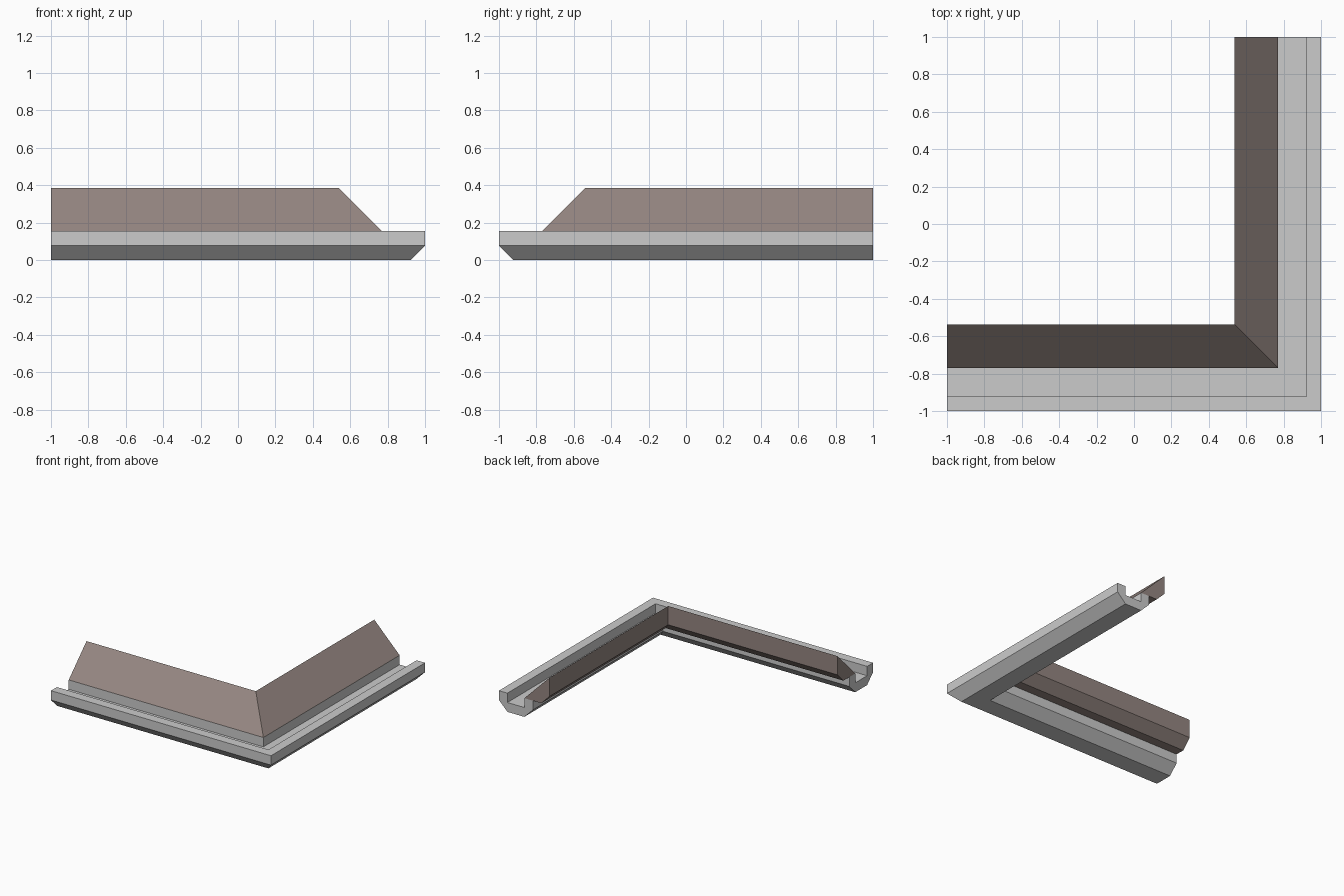
import bpy, bmesh

if "Cube" in bpy.data.objects:
    bpy.data.objects.remove(bpy.data.objects["Cube"])

U = 1 / 13  # grid unit of the cross-section


def corner_sweep(name, profile, material=None):
    """Sweep a (distance inward, height) profile along two mitred arms."""
    bm = bmesh.new()
    rings = [[], [], []]
    for d, h in profile:
        d, z = d * U, h * U
        rings[0].append(bm.verts.new((-1, -1 + d, z)))
        rings[1].append(bm.verts.new((1 - d, -1 + d, z)))
        rings[2].append(bm.verts.new((1 - d, 1, z)))
    n = len(profile)
    for a, b in zip(rings, rings[1:]):
        for i in range(n):
            j = (i + 1) % n
            bm.faces.new((a[i], a[j], b[j], b[i]))
    bm.faces.new(rings[0])
    bm.faces.new(rings[2][::-1])
    bmesh.ops.recalc_face_normals(bm, faces=bm.faces)
    mesh = bpy.data.meshes.new(name)
    bm.to_mesh(mesh)
    bm.free()
    obj = bpy.data.objects.new(name, mesh)
    bpy.context.collection.objects.link(obj)
    if material:
        mesh.materials.append(material)
    return obj


# U-shaped gutter with chamfered lower edges
corner_sweep("gutter", [(0, 1), (1, 0), (3, 0), (4, 1), (4, 2),
                        (3, 2), (3, 1), (1, 1), (1, 2), (0, 2)])

# Sloping roof edge resting on the inner gutter wall
brown = bpy.data.materials.new("roof_brown")
brown.diffuse_color = (0.30, 0.24, 0.22, 1)
brown.use_nodes = True
brown.node_tree.nodes["Principled BSDF"].inputs["Base Color"].default_value = brown.diffuse_color
corner_sweep("roof_edge", [(3, 2), (5, 2), (6, 3), (6, 5)], brown)
